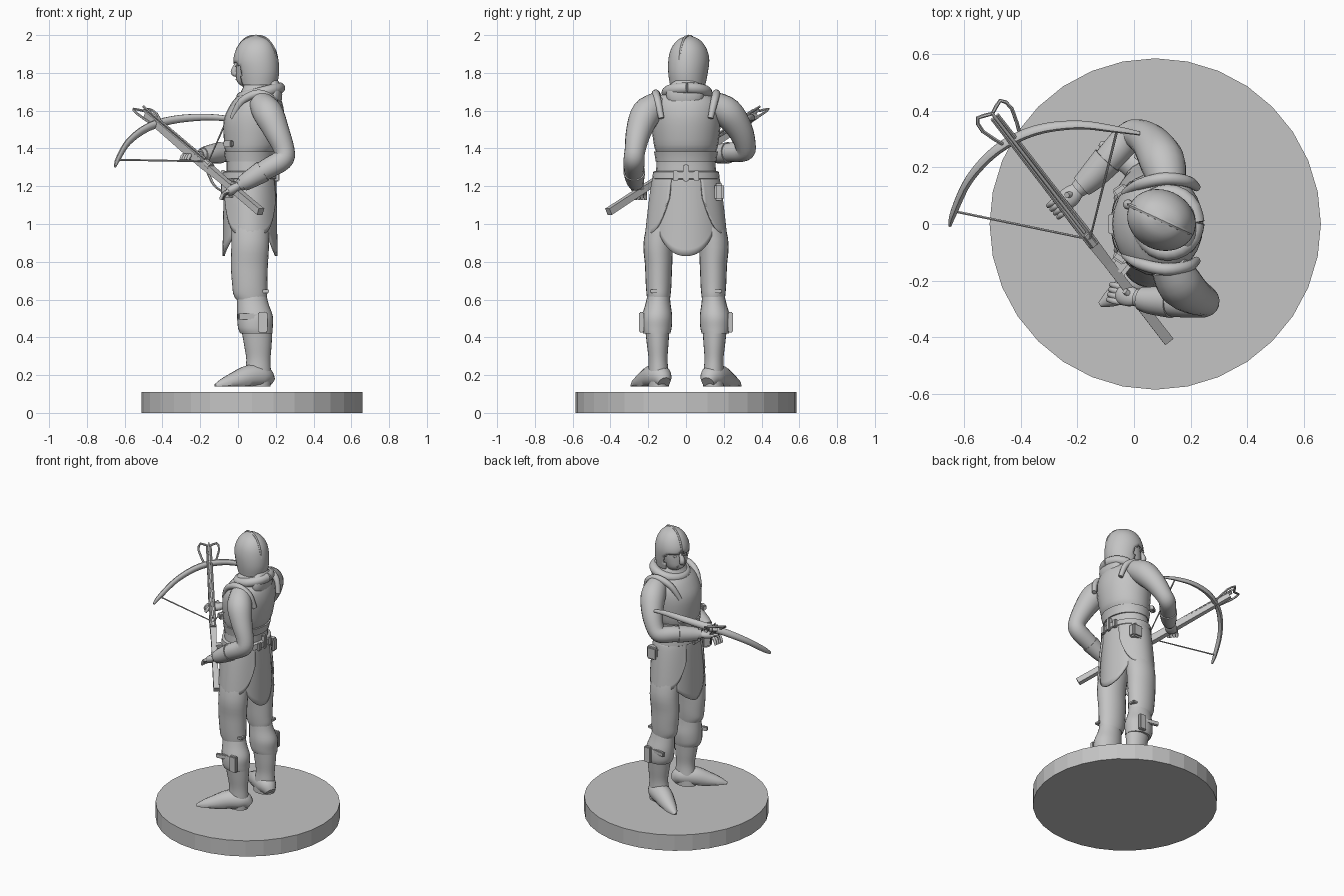
import bpy, bmesh
from math import sin, cos, pi, radians
from mathutils import Vector, Matrix

cube = bpy.data.objects.get("Cube")
if cube:
    bpy.data.objects.remove(cube, do_unlink=True)

grey = bpy.data.materials.new("plain grey")
grey.use_nodes = True
TONE = (0.55, 0.55, 0.55, 1)
grey.diffuse_color = TONE
grey.node_tree.nodes["Principled BSDF"].inputs["Base Color"].default_value = TONE


def finish(name, bm, angle=45):
    bmesh.ops.recalc_face_normals(bm, faces=bm.faces)
    mesh = bpy.data.meshes.new(name)
    bm.to_mesh(mesh)
    bm.free()
    mesh.materials.append(grey)
    obj = bpy.data.objects.new(name, mesh)
    bpy.context.collection.objects.link(obj)
    bpy.ops.object.select_all(action='DESELECT')
    obj.select_set(True)
    bpy.context.view_layer.objects.active = obj
    if angle:
        bpy.ops.object.shade_smooth_by_angle(angle=radians(angle))
    return obj


def curve_through(rows, n):
    """Catmull-Rom samples through rows of any width."""
    rows = [Vector(r) for r in rows]
    out = []
    for i in range(len(rows) - 1):
        a, b, c, d = rows[max(i - 1, 0)], rows[i], rows[i + 1], rows[min(i + 2, len(rows) - 1)]
        for k in range(n):
            t = k / n
            out.append(b + ((c - a) * t + (a * 2 - b * 5 + c * 4 - d) * t ** 2
                            + (b * 3 - a - c * 3 + d) * t ** 3) / 2)
    return out + [rows[-1]]


def skin(rings, closed=True, caps=True):
    bm = bmesh.new()
    grid = [[bm.verts.new(p) for p in ring] for ring in rings]
    count = len(grid[0])
    for lo, hi in zip(grid, grid[1:]):
        for j in range(count if closed else count - 1):
            k = (j + 1) % count
            bm.faces.new((lo[j], lo[k], hi[k], hi[j]))
    if caps:
        bm.faces.new(grid[0])
        bm.faces.new(grid[-1])
    return bm


def loft(name, rows, n=4, seg=24, caps=True):
    """Level ellipses: z, centre x, centre y, radius x, radius y."""
    rings = [[(x + rx * cos(j * 2 * pi / seg), y + ry * sin(j * 2 * pi / seg), z)
              for j in range(seg)] for z, x, y, rx, ry in curve_through(rows, n)]
    return finish(name, skin(rings, caps=caps))


def limb(name, rows, n=4, seg=14, wide=1, tall=1, angle=45, floor=0):
    """Tube along a path of x, y, z, radius."""
    pts = curve_through(rows, n)
    up, rings = Vector((0, 0.01, 1)), []
    for i, p in enumerate(pts):
        t = (pts[min(i + 1, len(pts) - 1)].xyz - pts[max(i - 1, 0)].xyz).normalized()
        up = (up - t * up.dot(t)).normalized()
        side = t.cross(up)
        ring = []
        for j in range(seg):
            a = (j + 0.5) * 2 * pi / seg
            q = p.xyz + (side * cos(a) * wide + up * sin(a) * tall) * p.w
            q.z = max(q.z, floor)
            ring.append(q)
        rings.append(ring)
    return finish(name, skin(rings), angle)


def blob(name, at, size, spin=0):
    bm = bmesh.new()
    bmesh.ops.create_uvsphere(bm, u_segments=18, v_segments=12, radius=1, matrix=Matrix.Translation(at)
                              @ Matrix.Rotation(spin, 4, 'Z') @ Matrix.Diagonal((*size, 1)))
    return finish(name, bm)


def block(name, at, size, spin=0, tilt=0):
    bm = bmesh.new()
    bmesh.ops.create_cube(bm, size=1, matrix=Matrix.Translation(at) @ Matrix.Rotation(spin, 4, 'Z')
                          @ Matrix.Rotation(tilt, 4, 'Y') @ Matrix.Diagonal((*size, 1)))
    bmesh.ops.bevel(bm, geom=bm.edges[:], offset=min(size) * 0.2, segments=2, affect='EDGES')
    return finish(name, bm, 30)


def cloth(name, start, end, hem, top=1.26, flare=0.035):
    """Hanging panel wrapped on the hips between two angles."""
    rings = []
    for i in range(13):
        v, ring = i / 12, []
        for j in range(25):
            u = j / 24
            a = radians(start + (end - start) * u)
            grow = flare * v ** 0.7
            ring.append((0.065 + (0.138 + grow * 0.3) * cos(a), (0.172 + grow) * sin(a),
                         top - (top - hem(u)) * v))
        rings.append(ring)
    obj = finish(name, skin(rings, False, False))
    obj.modifiers.new("thickness", 'SOLIDIFY').thickness = 0.012


# Display base
bm = bmesh.new()
bmesh.ops.create_cone(bm, cap_ends=True, segments=32, radius1=0.585, radius2=0.585, depth=0.11,
                      matrix=Matrix.Translation((0.075, 0, 0.055)))
finish("round_base", bm, 0)

# Torso, vest and belt
loft("torso", [(1.1, .065, 0, .11, .15), (1.24, .065, 0, .125, .16), (1.36, .065, 0, .128, .155),
               (1.42, .075, 0, .148, .17), (1.55, .085, 0, .16, .185), (1.64, .1, 0, .135, .175),
               (1.7, .11, 0, .095, .11), (1.76, .1, .01, .06, .065)])
loft("waist_band", [(1.33, .067, 0, .133, .16), (1.36, .068, 0, .139, .165),
                    (1.385, .07, 0, .145, .17)], n=2)
loft("belt", [(1.235, .065, 0, .14, .172), (1.24, .065, 0, .148, .178),
              (1.275, .065, 0, .146, .175), (1.28, .065, 0, .135, .165)], n=1, seg=32)
block("back_belt_loop", (.205, 0, 1.27), (.03, .03, .09))
block("belt_buckle", (-.08, 0, 1.257), (.02, .07, .06))
for s in (-1, 1):
    block("back_belt_tab", (.203, s * .055, 1.255), (.025, .03, .055))
    limb("vest_shoulder_edge", [(-.03, s * .11, 1.56, .015), (.02, s * .14, 1.65, .02),
                                (.11, s * .16, 1.69, .022), (.19, s * .15, 1.65, .02),
                                (.22, s * .13, 1.56, .015)])
    block("chest_toggle", (-.05, s * .12, 1.425), (.05, .03, .035), s * .6)
block("hip_pouch", (-.05, -.145, 1.19), (.07, .07, .1), .9)
block("rear_pouch", (.13, .175, 1.17), (.08, .05, .09))

# Hanging skirt panels
cloth("back_panel", -52, 52, lambda u: .83 + .14 * abs(2 * u - 1) ** 2.2, flare=.02)
cloth("front_panel", 132, 228, lambda u: .83 + .1 * abs(2 * u - 1) ** 1.5, flare=.03)
for s, side in ((1, "right"), (-1, "left")):
    cloth(side + "_skirt", s * 25, s * 155, lambda u: .94 + .2 * abs(2 * u - 1) ** 4, flare=.045)

# Legs, boots and knee guards
for s, side in ((1, "right"), (-1, "left")):
    loft(side + "_trouser_leg", [(1.14, .06, s * .09, .1, .08), (.92, .065, s * .143, .1, .08),
                                 (.78, .06, s * .145, .098, .072), (.68, .062, s * .145, .093, .068),
                                 (.63, .065, s * .145, .09, .064), (.6, .07, s * .145, .08, .06)])
    loft(side + "_knee_guard", [(.65, .07, s * .143, .075, .055), (.58, .078, s * .148, .083, .066),
                                (.51, .09, s * .153, .095, .08), (.45, .092, s * .155, .092, .079),
                                (.42, .098, s * .155, .085, .072)])
    loft(side + "_boot_shaft", [(.44, .1, s * .152, .082, .064), (.36, .105, s * .15, .073, .057),
                                (.28, .108, s * .148, .064, .05), (.2, .105, s * .145, .07, .055),
                                (.14, .1, s * .145, .072, .055)])
    limb(side + "_boot_foot", [(.17, s * .115, .16, .035), (.13, s * .135, .19, .062),
                               (.06, s * .175, .19, .064), (-.02, s * .225, .165, .05),
                               (-.08, s * .262, .15, .032), (-.12, s * .285, .143, .01)], floor=.14)
    block(side + "_knee_buckle", (.13, s * .235, .48), (.05, .025, .11))
    block(side + "_knee_strap", (.06, s * .228, .51), (.12, .02, .03), s * -.2)
    block(side + "_thigh_tie", (.145, s * .17, .645), (.04, .04, .018))

# Folded hood around the neck
limb("collar", [(.12 + .1 * cos(a * pi / 6), .005 + .105 * sin(a * pi / 6),
                 1.695 + .025 * cos(a * pi / 6), .03) for a in range(13)], n=2)
blob("folded_hood", (.19, -.005, 1.685), (.045, .1, .085))

# Head and helmet, turned toward the right shoulder
turn = Matrix.Translation((.095, .015, 0)) @ Matrix.Rotation(radians(-25), 4, 'Z')
head = [loft("head", [(1.72, -.01, 0, .05, .045), (1.75, -.035, 0, .068, .06), (1.8, -.02, 0, .09, .077),
                      (1.86, -.01, 0, .095, .085), (1.92, 0, 0, .085, .08)]),
        limb("nose", [(-.105, 0, 1.855, .012), (-.128, 0, 1.805, .018), (-.11, 0, 1.79, .012)]),
        block("mouth", (-.103, 0, 1.765), (.012, .05, .012))]
helmet = loft("helmet", [(1.735, .015, 0, .1, .092), (1.8, .01, 0, .116, .102), (1.87, 0, 0, .122, .105),
                         (1.93, 0, 0, .105, .09), (1.975, 0, 0, .07, .055), (1.998, 0, 0, .012, .006)],
              seg=40)
bm = bmesh.new()
bm.from_mesh(helmet.data)
opening = []
for f in bm.faces:
    c = f.calc_center_median()
    if c.z < 1.74 or (c.x < -.045 and c.z < 1.865 - abs(c.y) * .25):
        opening.append(f)
bmesh.ops.delete(bm, geom=opening, context='FACES')
bm.to_mesh(helmet.data)
bm.free()
helmet.modifiers.new("thickness", 'SOLIDIFY').thickness = .01
head += [helmet, limb("helmet_ridge", [(-.128, 0, 1.85, .005), (-.108, 0, 1.925, .008), (-.06, 0, 1.98, .008),
                                       (0, 0, 1.994, .008), (.06, 0, 1.98, .008), (.105, 0, 1.925, .008),
                                       (.12, 0, 1.86, .004)], seg=6)]
for s in (-1, 1):
    head.append(blob("eye", (-.092, s * .032, 1.835), (.012, .016, .008)))
for obj in head:
    obj.data.transform(turn)

# Arms: sleeves, bracers and hands
arms = {"left": [(.12, -.14, 1.64, .065), (.16, -.21, 1.585, .08), (.205, -.25, 1.49, .068),
                 (.245, -.27, 1.39, .055), (.235, -.275, 1.34, .056), (.15, -.275, 1.29, .054),
                 (.06, -.27, 1.235, .042), (.01, -.26, 1.205, .032)],
        "right": [(.12, .14, 1.64, .065), (.1, .22, 1.59, .08), (.06, .285, 1.5, .068),
                  (.015, .315, 1.415, .055), (-.02, .305, 1.385, .054), (-.08, .24, 1.38, .052),
                  (-.15, .165, 1.37, .042), (-.2, .12, 1.365, .03)]}
for side, path in arms.items():
    limb(side + "_arm", path, seg=18)
    a, b, c = [Vector(p) for p in path[5:]]
    grow = Vector((0, 0, 0, .007))
    limb(side + "_bracer", [a.lerp(b, .2) + grow, b + grow, b.lerp(c, .7) + grow], seg=18)
    step = (c - b).xyz.normalized()
    limb(side + "_hand", [(*c.xyz, .028), (*(c.xyz + step * .03), .037),
                          (*(c.xyz + step * .065), .034), (*(c.xyz + step * .085), .015)], tall=.7)
    across = step.cross(Vector((0, 0, 1))).normalized()
    for k in range(4):
        root = c.xyz + step * .06 + across * (k - 1.5) * .018
        limb(side + "_finger", [(*root, .011), (*(root + step * .035 + Vector((0, 0, .006))), .011),
                                (*(root + step * .055 - Vector((0, 0, .018))), .008)], n=3, seg=8)
    limb(side + "_thumb", [(*(c.xyz + step * .02), .014),
                           (*(c.xyz + step * .05 + Vector((0, .015, .035))), .011)], seg=8)

# Crossbow stock, rail and bolt
butt, nose = Vector((.12, -.41, 1.065)), Vector((-.485, .37, 1.575))
axis = (nose - butt).normalized()
side = axis.cross(Vector((0, 0, 1))).normalized()
top = side.cross(axis)


def along(t, r, lift=0, shift=0):
    return (*(butt.lerp(nose, t) + top * lift + side * shift), r)


limb("stock", [along(0, .026), along(.35, .024), along(.5, .03), along(1, .022)], n=1, seg=4, angle=0)
for s in (-1, 1):
    limb("stock_rail", [along(.45, .007, .022, s * .014), along(1.02, .007, .02, s * .012)], n=1, seg=6)
limb("bolt", [along(.5, .006, .03), along(1.04, .006, .03)], n=1, seg=8)
limb("string_catch", [along(.44, .022, .012), along(.49, .022, .012)], n=1, seg=8)
limb("trigger", [along(.46, .008, -.02), along(.38, .007, -.06), along(.3, .006, -.055)], seg=6)

# Bow limbs, string and stirrup
limb("bow_limbs", [(-.65, -.005, 1.305, .008), (-.635, .045, 1.345, .017), (-.58, .16, 1.435, .02),
                   (-.48, .265, 1.51, .023), (-.35, .33, 1.55, .023), (-.2, .35, 1.565, .02),
                   (-.07, .335, 1.56, .016), (.02, .32, 1.545, .009)], seg=10, wide=.75)
limb("bow_string", [(-.635, .045, 1.34, .005), along(.47, .005, .03), (-.06, .33, 1.55, .005)], n=1, seg=6)
limb("stirrup", [along(.9, .007, 0, -.03), along(1, .007, .01, -.065), along(1.05, .007, .01, -.05),
                 along(1.03, .007, .01, 0), along(1.05, .007, .01, .05),
                 along(1, .007, .01, .065), along(.9, .007, 0, .03)], n=2, seg=6)
